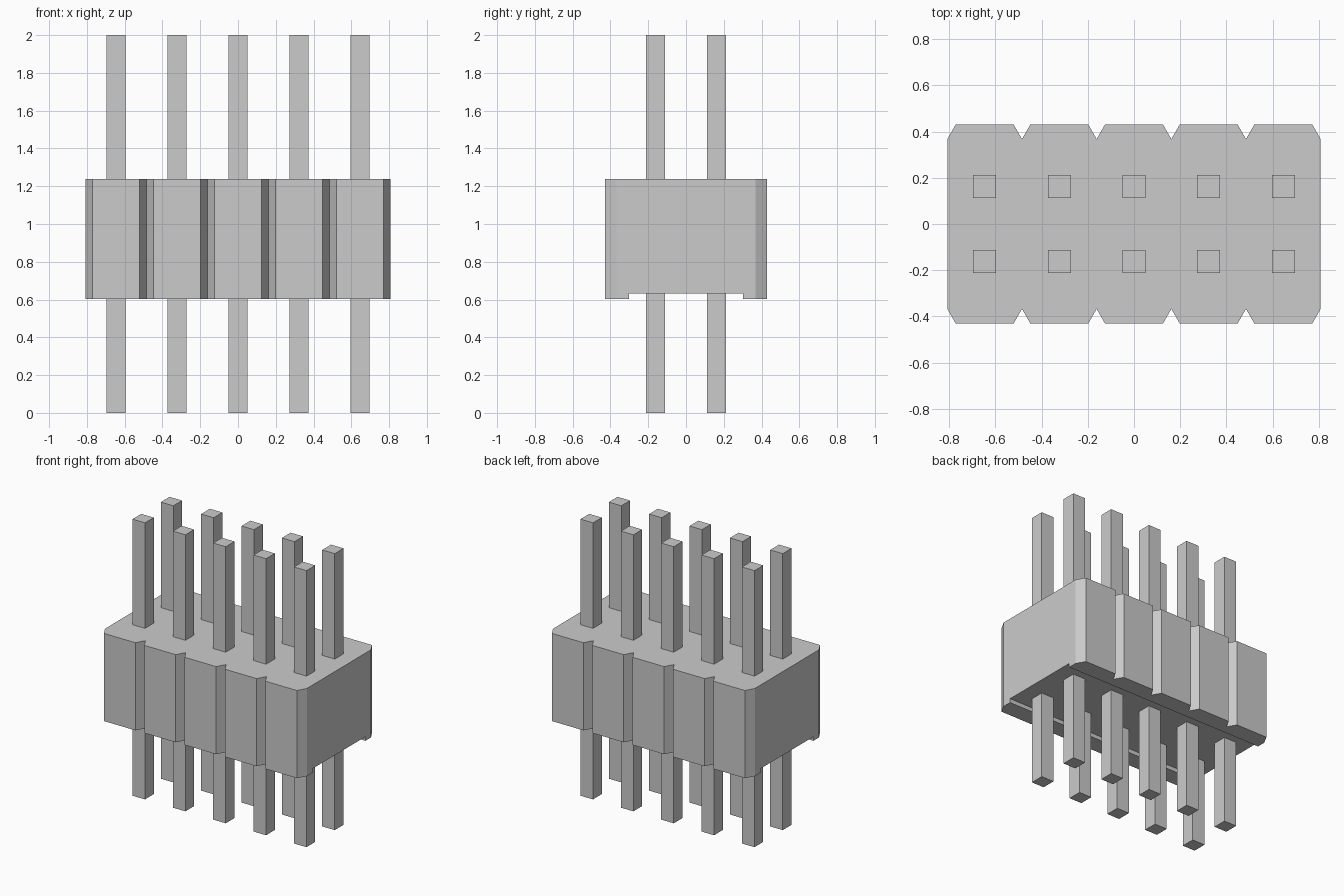
import bpy, bmesh

if "Cube" in bpy.data.objects:
    bpy.data.objects.remove(bpy.data.objects["Cube"])

COLS, PITCH = 5, 0.323
HALF_X, HALF_Y = COLS * PITCH / 2, 0.43
NOTCH_W, NOTCH_Y = 0.036, 0.367
Z0, Z1, GROOVE_Z, GROOVE_Y = 0.603, 1.237, 0.632, 0.302


def add_object(name, mesh, location=(0, 0, 0)):
    obj = bpy.data.objects.new(name, mesh)
    obj.location = location
    bpy.context.collection.objects.link(obj)
    return obj


def prism(name, outline, z0, z1):
    """Extrude a counter-clockwise xy outline from z0 to z1."""
    bm = bmesh.new()
    base = bm.faces.new([bm.verts.new((x, y, z0)) for x, y in outline])
    top = bmesh.ops.extrude_face_region(bm, geom=[base], use_keep_orig=True)["geom"]
    verts = [v for v in top if isinstance(v, bmesh.types.BMVert)]
    bmesh.ops.translate(bm, verts=verts, vec=(0, 0, z1 - z0))
    bmesh.ops.recalc_face_normals(bm, faces=bm.faces)
    mesh = bpy.data.meshes.new(name)
    bm.to_mesh(mesh)
    bm.free()
    return mesh


def rect(hx, hy):
    return [(-hx, -hy), (hx, -hy), (hx, hy), (-hx, hy)]


# Housing outline: chamfered corners, V notches between the columns
front = [(-HALF_X, -NOTCH_Y)]
for i in range(COLS):
    left = -HALF_X + i * PITCH
    right = left + PITCH
    front += [(left + NOTCH_W, -HALF_Y), (right - NOTCH_W, -HALF_Y), (right, -NOTCH_Y)]
outline = front + [(-x, -y) for x, y in front]
housing = add_object("housing", prism("housing", outline, Z0, Z1))

# Shallow channel along the underside
cutter = add_object("channel_cutter",
                    prism("channel_cutter", rect(1, GROOVE_Y), Z0 - 0.1, GROOVE_Z))
cutter.hide_render = True
cutter.hide_viewport = False
cut = housing.modifiers.new("channel", "BOOLEAN")
cut.operation = "DIFFERENCE"
cut.solver = "EXACT"
cut.object = cutter
bpy.context.view_layer.objects.active = housing
bpy.ops.object.modifier_apply(modifier=cut.name)
bpy.data.objects.remove(cutter)

# Two rows of square pins through the housing
pin_mesh = prism("pin", rect(0.05, 0.05), 0, 2)
for row, y in (("front", -PITCH / 2), ("back", PITCH / 2)):
    for i in range(COLS):
        x = (i - (COLS - 1) / 2) * PITCH
        add_object(f"{row}_pin_{i + 1}", pin_mesh, (x, y, 0))
